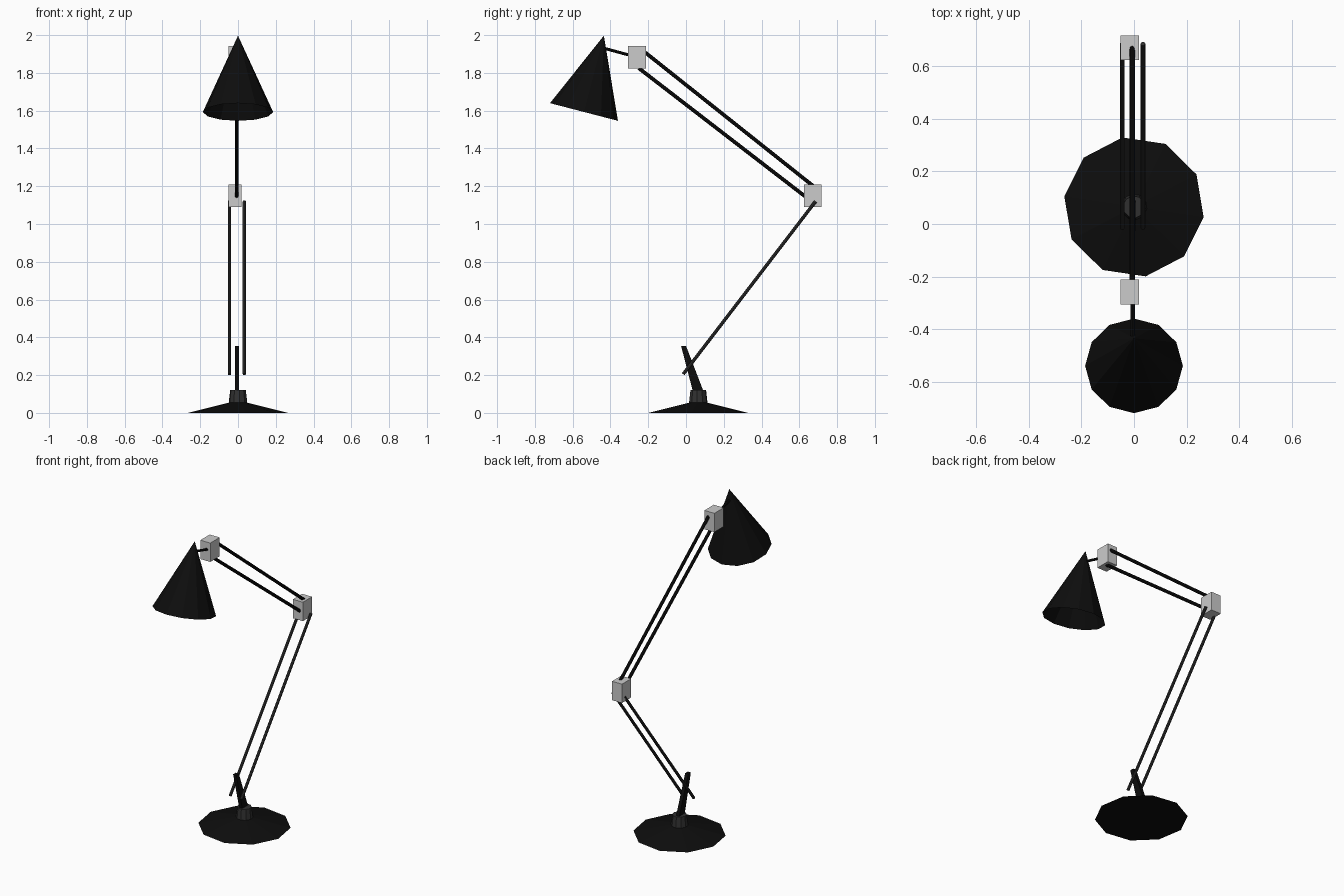
import bpy, bmesh, math
from mathutils import Vector, Matrix

if "Cube" in bpy.data.objects:
    bpy.data.objects.remove(bpy.data.objects["Cube"])


def material(name, v):
    m = bpy.data.materials.new(name)
    m.diffuse_color = (v, v, v, 1)
    m.use_nodes = True
    m.node_tree.nodes["Principled BSDF"].inputs["Base Color"].default_value = m.diffuse_color
    return m


BLACK = material("black", 0.004)
DARK = material("dark_metal", 0.03)


def finish(name, bm, mat=None):
    bmesh.ops.recalc_face_normals(bm, faces=bm.faces)
    me = bpy.data.meshes.new(name)
    bm.to_mesh(me)
    bm.free()
    ob = bpy.data.objects.new(name, me)
    bpy.context.collection.objects.link(ob)
    if mat:
        me.materials.append(mat)
    return ob


def rod(name, a, b, r1, r2, mat, sides=8, caps=True, spin=0):
    """Cone or cylinder running from a to b."""
    a, b = Vector(a), Vector(b)
    d = b - a
    # keep local x aligned with world x (every rod lies in a yz plane)
    tilt = math.atan2(-d.y, d.z)
    bm = bmesh.new()
    mtx = (Matrix.Translation((a + b) / 2) @ Matrix.Rotation(tilt, 4, 'X')
           @ Matrix.Rotation(spin, 4, 'Z'))
    bmesh.ops.create_cone(bm, cap_ends=caps, segments=sides, radius1=r1,
                          radius2=r2, depth=d.length, matrix=mtx)
    bmesh.ops.remove_doubles(bm, verts=bm.verts, dist=1e-5)
    return finish(name, bm, mat)


def box(name, c, s):
    bm = bmesh.new()
    bmesh.ops.create_cube(bm, size=1, matrix=Matrix.Translation(c)
                          @ Matrix.Diagonal((*s, 1)))
    return finish(name, bm)


# Base plate and neck
SPIN = math.radians(9.5)
rod("base_plate", (0, 0.065, 0), (0, 0.065, 0.055), 0.268, 0.045, BLACK, 10, spin=SPIN)
rod("base_neck", (0, 0.065, 0.05), (0, 0.065, 0.12), 0.05, 0.042, DARK, 10, spin=SPIN)

# Leaning tapered stem
bm = bmesh.new()
rings = []
for y1, y2, z in ((0.04, 0.098, 0.10), (-0.026, 0.0, 0.355)):
    rings.append([bm.verts.new((x - 0.005, y, z))
                  for x, y in ((-0.011, y1), (0.011, y1), (0.011, y2), (-0.011, y2))])
for ring in rings:
    bm.faces.new(ring)
for i in range(4):
    j = (i + 1) % 4
    bm.faces.new((rings[0][i], rings[0][j], rings[1][j], rings[1][i]))
finish("stem", bm, BLACK)

# Lower arm: side by side rods
for side, x in (("left", -0.045), ("right", 0.034)):
    rod("lower_arm_" + side, (x, -0.015, 0.205), (x, 0.686, 1.12), 0.009, 0.009, DARK)

# Elbow and head joints
box("elbow_joint", (-0.016, 0.671, 1.15), (0.07, 0.092, 0.12))
box("head_joint", (-0.016, -0.259, 1.882), (0.07, 0.094, 0.12))

# Upper arm: one rod above the other
rod("upper_arm_top", (-0.007, -0.222, 1.913), (-0.007, 0.675, 1.20), 0.01, 0.01, BLACK)
rod("upper_arm_bottom", (-0.007, -0.25, 1.825), (-0.007, 0.645, 1.135), 0.01, 0.01, BLACK)

# Bracket and open conical shade
rod("shade_bracket", (-0.005, -0.27, 1.886), (-0.005, -0.44, 1.932), 0.008, 0.008, BLACK)
rod("shade", (0, -0.54, 1.593), (0, -0.435, 1.997), 0.186, 0.0, BLACK, 12, caps=False)
